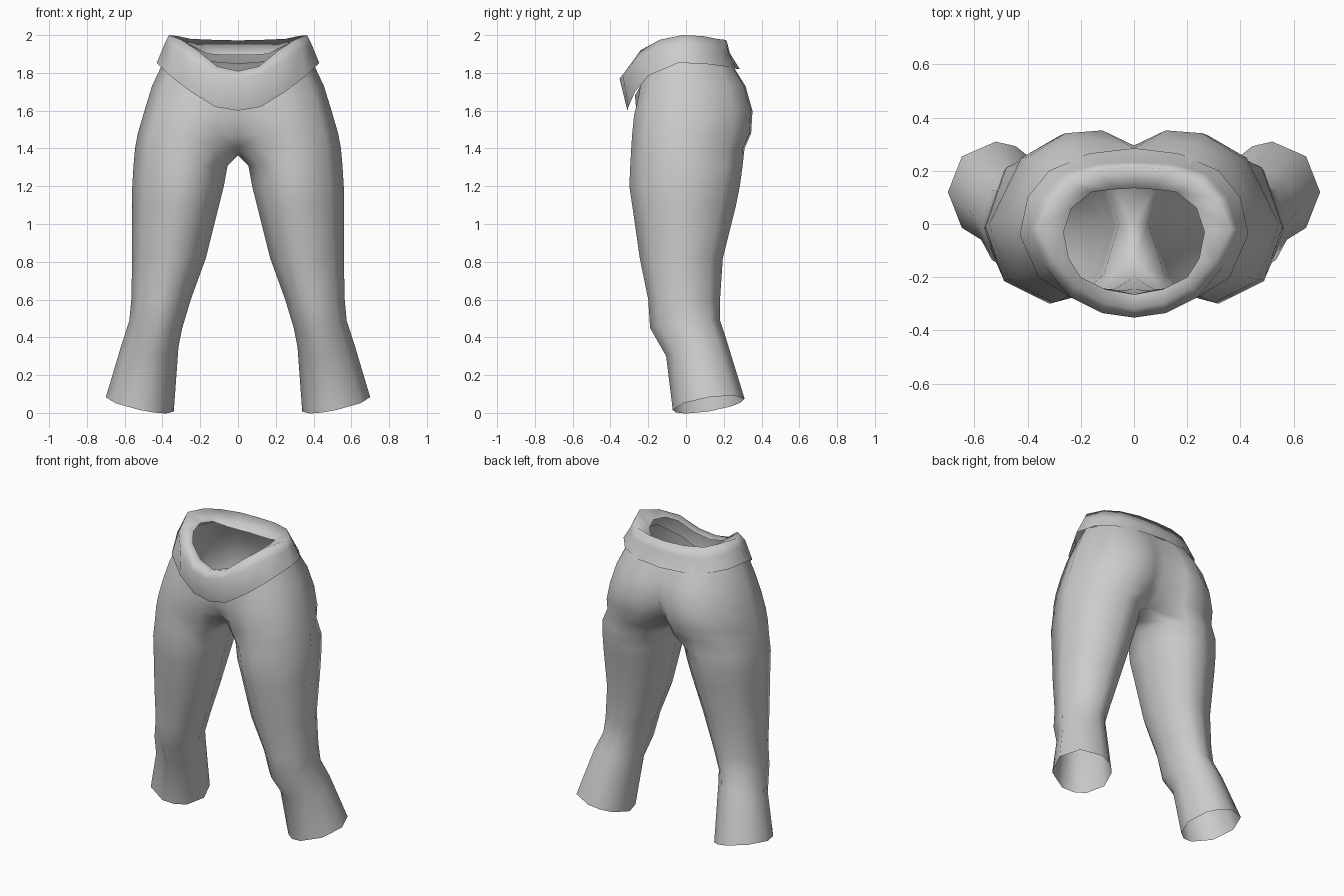
import bpy, bmesh, math

if "Cube" in bpy.data.objects:
    bpy.data.objects.remove(bpy.data.objects["Cube"])

fabric = bpy.data.materials.new("grey fabric")
fabric.diffuse_color = (0.6, 0.6, 0.6, 1)
fabric.use_nodes = True
fabric.node_tree.nodes["Principled BSDF"].inputs["Base Color"].default_value = fabric.diffuse_color


def finish(name, bm):
    """Mirror one half across x = 0, weld the seam and shade smooth."""
    both = bmesh.ops.duplicate(bm, geom=bm.verts[:] + bm.edges[:] + bm.faces[:])["geom"]
    for v in both:
        if isinstance(v, bmesh.types.BMVert):
            v.co.x = -v.co.x
    bmesh.ops.reverse_faces(bm, faces=[f for f in both if isinstance(f, bmesh.types.BMFace)])
    bmesh.ops.remove_doubles(bm, verts=bm.verts[:], dist=0.0005)
    for f in bm.faces:
        f.smooth = True
    me = bpy.data.meshes.new(name)
    bm.to_mesh(me)
    bm.free()
    me.materials.append(fabric)
    ob = bpy.data.objects.new(name, me)
    bpy.context.collection.objects.link(ob)


def bridge(bm, low, high, closed):
    n = len(low)
    for i in range(n if closed else n - 1):
        j = (i + 1) % n
        bm.faces.new((low[i], low[j], high[j], high[i]))


def lerp(a, b, t):
    return a + (b - a) * t


# Trousers: leg tube, from cuff to crotch
ANGLES = [math.radians(a) for a in (220, 245, 270, 315, 0, 45, 90, 115, 140, 180)]
# inner x, outer x, front y, back y, z, sideways tilt, backward tilt
LEG = [
    (.34, .70, -.07, .31, .045, .038, .03),
    (.315, .62, -.105, .21, .35, 0, .05),
    (.295, .575, -.19, .18, .47, .02, .02),
    (.25, .565, -.20, .18, .60, 0, 0),
    (.17, .56, -.245, .195, .82, 0, 0),
    (.10, .56, -.285, .265, 1.10, 0, 0),
    (.075, .56, -.30, .285, 1.20, 0, 0),
    (.055, .553, -.295, .30, 1.31, 0, 0),
]
bm = bmesh.new()
prev = None
for x0, x1, y0, y1, z, tx, ty in LEG:
    ring = []
    for a in ANGLES:
        c, s = math.cos(a), math.sin(a)
        ring.append(bm.verts.new(((x0 + x1) / 2 + c * (x1 - x0) / 2,
                                  (y0 + y1) / 2 + s * (y1 - y0) / 2,
                                  z + tx * c + ty * s)))
    if prev:
        bridge(bm, prev, ring, True)
    prev = ring

# Trousers: hips, half rings running from front centre round to back centre
XN = (0, .22, .52, .86, 1, .80, .52, .24, 0)
# side z, half width, front y, back y, front centre y and z, back centre y and z
HIPS = [
    (1.40, .545, -.29, .31, -.13, 1.40, .13, 1.40),
    (1.48, .53, -.285, .345, -.20, 1.47, .24, 1.48),
    (1.60, .495, -.275, .352, -.245, 1.55, .295, 1.60),
    (1.73, .455, -.25, .315, -.265, 1.62, .285, 1.73),
    (1.88, .385, -.235, .235, -.27, 1.68, .235, 1.85),
]
for k, (zs, w, yf, yb, fy, fz, by, bz) in enumerate(HIPS):
    ys = (fy, lerp(fy, yf, .7), yf, yf * .73, 0, yb * .72, yb * .97, yb, by)
    half = [bm.verts.new((w * x, y, lerp(fz if i < 4 else bz, zs, x)))
            for i, (x, y) in enumerate(zip(XN, ys))]
    if k == 0:
        crotch = bm.verts.new((0, 0, 1.365))
        bridge(bm, prev, half + [crotch], True)
    else:
        bridge(bm, prev, half, False)
    prev = half
finish("trousers", bm)

# Waistband: flared hem, bulge, crest and inward-rolled lip
HEM = [(0, -.31, 1.60), (.12, -.305, 1.62), (.25, -.27, 1.70), (.36, -.20, 1.785),
       (.43, -.04, 1.853), (.40, .10, 1.848), (.32, .20, 1.835), (.17, .265, 1.822), (0, .285, 1.82)]
BULGE = [(0, -.352, 1.77), (.12, -.335, 1.79), (.24, -.275, 1.86), (.335, -.16, 1.925),
         (.39, -.02, 1.95), (.35, .10, 1.93), (.27, .19, 1.915), (.14, .225, 1.905), (0, .232, 1.905)]
CREST = [(0, -.32, 1.81), (.11, -.30, 1.835), (.215, -.24, 1.92), (.30, -.14, 1.975),
         (.365, -.02, 2.0), (.32, .09, 1.995), (.25, .165, 1.98), (.13, .205, 1.975), (0, .215, 1.972)]
LIP = [(0, -.265, 1.80), (.11, -.245, 1.83), (.20, -.20, 1.90), (.245, -.13, 1.94),
       (.265, -.03, 1.955), (.235, .06, 1.94), (.16, .12, 1.90), (.08, .13, 1.895), (0, .135, 1.895)]
bm = bmesh.new()
prev = None
for points in (HEM, BULGE, CREST, LIP):
    ring = [bm.verts.new(p) for p in points]
    if prev:
        bridge(bm, prev, ring, False)
    prev = ring
finish("waistband", bm)
